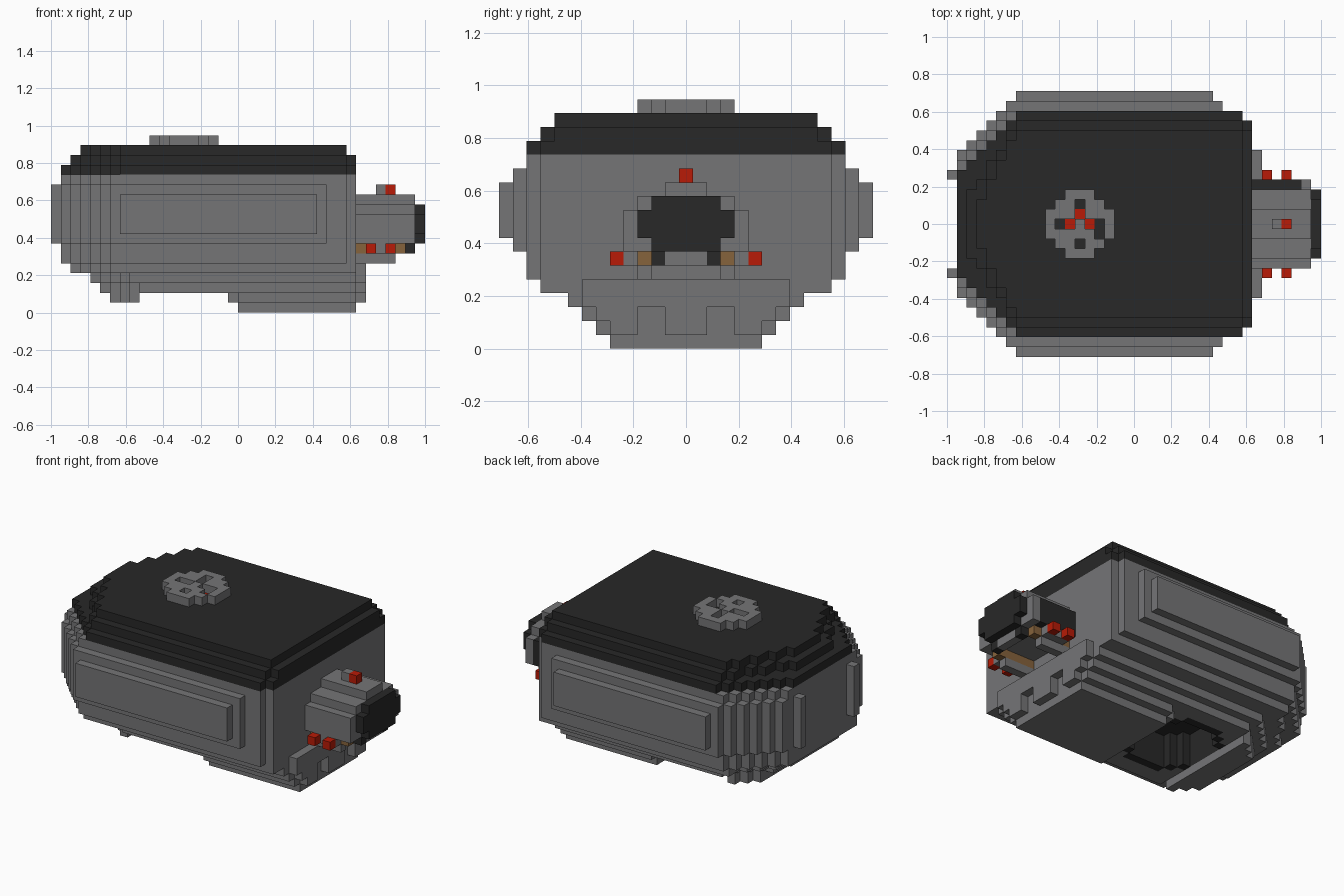
import bpy
import bmesh
from mathutils import Vector

if "Cube" in bpy.data.objects:
    bpy.data.objects.remove(bpy.data.objects["Cube"], do_unlink=True)

U = 2 / 38  # edge of one block


def material(name, rgb):
    m = bpy.data.materials.new(name)
    m.use_nodes = True
    m.diffuse_color = (*rgb, 1)
    m.node_tree.nodes["Principled BSDF"].inputs["Base Color"].default_value = (*rgb, 1)
    return m


MATS = {
    "grey": material("metal grey", (0.178, 0.178, 0.183)),
    "dark": material("charcoal", (0.021, 0.021, 0.021)),
    "red": material("signal red", (0.48, 0.011, 0.002)),
    "tan": material("dull brass", (0.24, 0.125, 0.045)),
}
NAMES = list(MATS)
blocks = {}  # cell -> (part, colour)


def fill(part, colour, xs, ys, zs):
    for x in xs:
        for y in ys:
            for z in zs:
                blocks[x, y, z] = (part, colour)


def span(a, b):
    return range(a, b + 1)


def wide(n):
    return range(-n, n + 1)


def layer(part, colour, z, x0, x1, width, back, slope=1):
    """One slab with a stepped back end and a clipped front corner."""
    for x in span(x0, x1):
        n = min(width, back + int(slope * (x - x0)))
        if x == 30 and z > 4:
            n = width - 1
        fill(part, colour, [x], wide(n), [z])


# Hull: keel slabs, flaring underside, straight walls with a rounded back
layer("hull", "grey", 0, 19, 30, 5, 5)
layer("hull", "grey", 1, 18, 30, 6, 5)
layer("hull", "grey", 2, 5, 30, 7, 3)
layer("hull", "grey", 3, 4, 30, 8, 4)
layer("hull", "grey", 4, 2, 30, 10, 4, 1.5)
for z in span(5, 13):
    layer("hull", "grey", z, 1, 30, 11, 7 if 7 <= z <= 12 else 6)
layer("rear_foot", "grey", 1, 6, 8, 6, 4)

# Round charcoal socket under the hull
for x in span(8, 18):
    for y in wide(5):
        if abs(x - 13) + abs(y) <= 7:
            fill("socket", "dark", [x], [y], span(2, 6))
for x in span(9, 17):
    for y in wide(4):
        if abs(x - 13) + abs(y) <= 6:
            for z in span(1, 5):
                blocks.pop((x, y, z), None)

# Raised side panels and rear tabs
for s in (-1, 1):
    fill("side_panels", "grey", span(6, 27), [12 * s], span(7, 12))
    fill("side_panels", "grey", span(7, 26), [13 * s], span(8, 11))
    fill("rear_tabs", "grey", [0], [5 * s], span(7, 12))

# Stepped lid, rounder towards the top
layer("lid", "dark", 14, 1, 30, 11, 5)
layer("lid", "dark", 15, 2, 30, 10, 3, 1.5)
layer("lid", "dark", 16, 3, 29, 9, 2, 2)

# Round badge with openings showing the lid and red inlays
for x in span(10, 16):
    for y in wide(3):
        if abs(x - 13) + abs(y) <= 4:
            fill("badge", "grey", [x], [y], [17])
for x, y in ((13, 2), (13, -2), (11, 0), (15, 0), (15, -1)):
    del blocks[x, y, 17]
for x, y in ((13, 1), (12, 0), (14, 0)):
    del blocks[x, y, 17]
    fill("badge_inlays", "red", [x], [y], [16])

# Flange where the nozzle meets the hull
for z, n in ((1, 5), (2, 6), (3, 7), (4, 7)):
    for y in wide(n):
        if z > 2 or abs(y) not in (2, 3):
            fill("flange", "grey", [31], [y], [z])

# Nozzle barrel, dark side plate and end cap
for z, n in ((7, 4), (8, 4), (9, 4), (10, 3), (11, 1)):
    fill("nozzle", "grey", span(31, 36), wide(n), [z])
fill("nozzle_side_plate", "dark", span(31, 35), [4], span(7, 9))
for z, n in ((7, 2), (8, 3), (9, 3), (10, 2)):
    fill("nozzle_cap", "dark", [37], wide(n), [z])
fill("nozzle_cap", "dark", [36], wide(2), [6])
fill("nozzle_lip", "grey", [36], wide(1), [6])

# Brass rails, lower walls and red studs along the nozzle
for s in (-1, 1):
    fill("rails", "tan", span(31, 35), [3 * s], [6])
    fill("lower_walls", "grey", span(31, 34), [3 * s], [5])
    fill("stud_mounts", "grey", span(32, 34), [4 * s], [6])
    fill("studs", "red", (32, 34), [5 * s], [6])

# Sight on top of the nozzle
fill("sight", "grey", [33], [0], [12])
fill("sight_tip", "red", [34], [0], [12])


def build(part):
    """Make the outer block faces of one part."""
    bm = bmesh.new()
    verts = {}

    def vert(p):
        key = tuple(round(2 * c) for c in p)
        if key not in verts:
            verts[key] = bm.verts.new(((p.x - 19) * U, p.y * U, p.z * U))
        return verts[key]

    for cell, (owner, colour) in blocks.items():
        if owner != part:
            continue
        centre = Vector((cell[0] + 0.5, cell[1], cell[2] + 0.5))
        for axis in range(3):
            for s in (-1, 1):
                near = list(cell)
                near[axis] += s
                if tuple(near) in blocks:
                    continue
                n, a, b = Vector(), Vector(), Vector()
                n[axis] = s / 2
                a[(axis + 1) % 3] = 0.5
                b[(axis + 2) % 3] = s / 2
                mid = centre + n
                f = bm.faces.new([vert(mid + d) for d in (-a - b, a - b, a + b, b - a)])
                f.material_index = NAMES.index(colour)
    mesh = bpy.data.meshes.new(part)
    bm.to_mesh(mesh)
    bm.free()
    for m in MATS.values():
        mesh.materials.append(m)
    bpy.context.scene.collection.objects.link(bpy.data.objects.new(part, mesh))


for part in sorted({owner for owner, _ in blocks.values()}):
    build(part)
